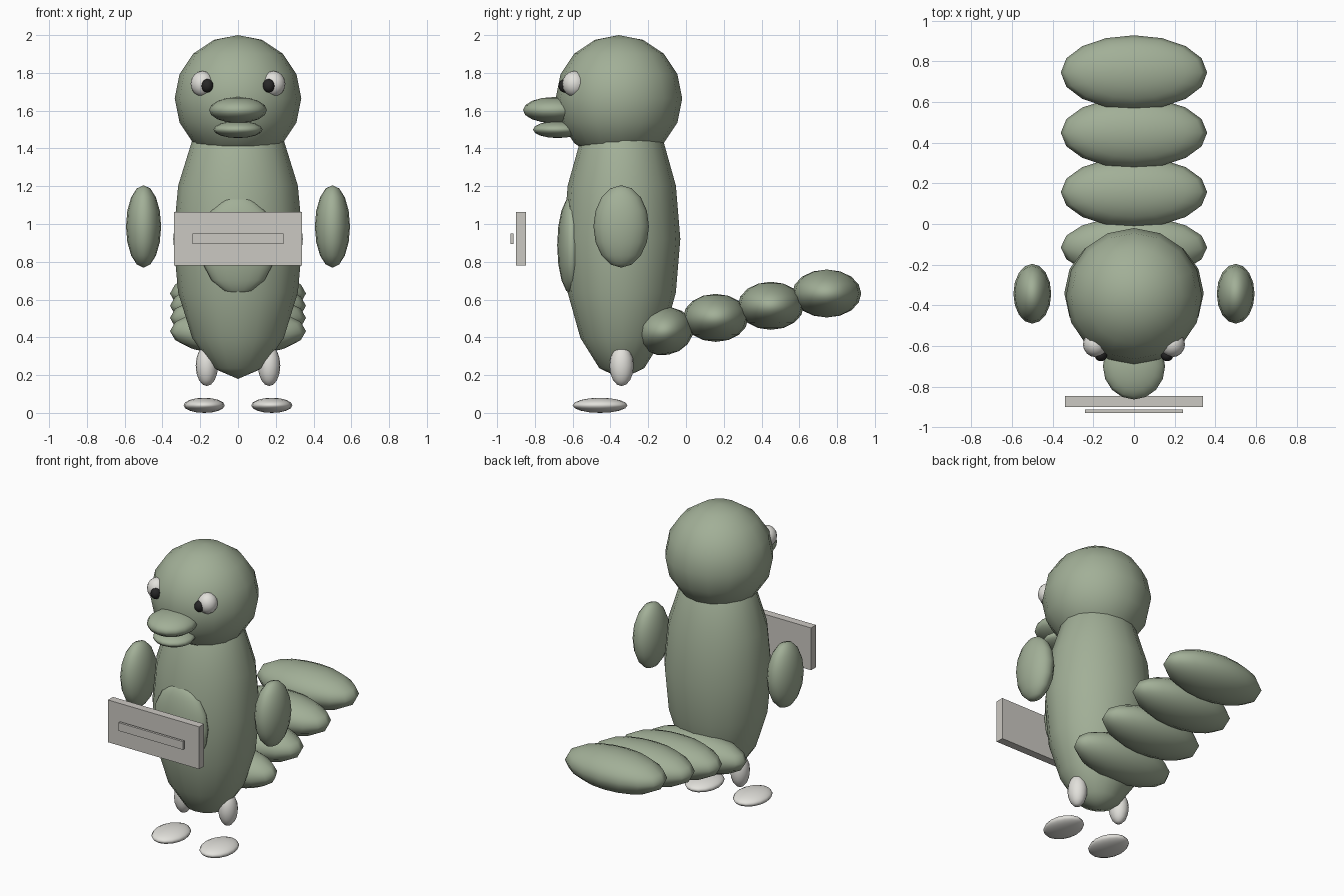
import bpy, math

if "Cube" in bpy.data.objects:
    bpy.data.objects.remove(bpy.data.objects["Cube"])


def material(name, rgb):
    m = bpy.data.materials.new(name)
    m.diffuse_color = (*rgb, 1)
    m.use_nodes = True
    m.node_tree.nodes["Principled BSDF"].inputs["Base Color"].default_value = m.diffuse_color
    return m


GREEN = material("sage green", (0.36, 0.43, 0.31))
WHITE = material("off white", (0.76, 0.75, 0.71))
BLACK = material("black", (0.02, 0.02, 0.02))
GREY = material("warm grey", (0.60, 0.58, 0.54))


def ellipsoid(name, loc, radii, mat, tilt=0):
    bpy.ops.mesh.primitive_uv_sphere_add(segments=16, ring_count=8, radius=1,
                                         location=loc, rotation=(math.radians(tilt), 0, 0))
    ob = bpy.context.object
    ob.name = name
    ob.scale = radii
    ob.data.materials.append(mat)
    bpy.ops.object.shade_smooth()
    return ob


def pair(name, loc, radii, mat):
    for side, s in (("left", 1), ("right", -1)):
        ellipsoid(f"{side}_{name}", (s * loc[0], loc[1], loc[2]), radii, mat)


def box(name, loc, size, mat):
    bpy.ops.mesh.primitive_cube_add(size=1, location=loc)
    ob = bpy.context.object
    ob.name = name
    ob.scale = size
    ob.data.materials.append(mat)


# Body, belly and head
ellipsoid("body", (0, -0.34, 0.92), (0.343, 0.31, 0.74), GREEN)
ellipsoid("belly", (0, -0.605, 0.887), (0.20, 0.077, 0.26), GREEN)
ellipsoid("head", (0, -0.355, 1.665), (0.335, 0.335, 0.335), GREEN)

# Bill
ellipsoid("upper_bill", (0, -0.70, 1.603), (0.153, 0.163, 0.069), GREEN)
ellipsoid("lower_bill", (0, -0.68, 1.50), (0.13, 0.13, 0.045), GREEN)

# Eyes
pair("eye", (0.188, -0.592, 1.742), (0.063, 0.063, 0.068), WHITE)
pair("pupil", (0.163, -0.642, 1.732), (0.032, 0.033, 0.036), BLACK)

# Arms, legs and feet
pair("arm", (0.50, -0.343, 0.987), (0.093, 0.147, 0.218), GREEN)
pair("leg", (0.165, -0.341, 0.25), (0.059, 0.064, 0.108), WHITE)
pair("foot", (0.179, -0.455, 0.04), (0.109, 0.145, 0.04), WHITE)

# Flat tail made of overlapping rising segments
tail = [(-0.115, 0.433, 0.155, 10), (0.157, 0.503, 0.173, 0),
        (0.449, 0.567, 0.175, 0), (0.745, 0.632, 0.183, 0)]
for i, (y, z, ry, tilt) in enumerate(tail):
    ellipsoid(f"tail_segment_{i + 1}", (0, y, z), (0.36, ry, 0.127), GREEN, tilt)

# Sign board and its raised strip
box("sign_board", (0, -0.873, 0.922), (0.68, 0.053, 0.285), GREY)
box("sign_strip", (0, -0.921, 0.922), (0.48, 0.016, 0.055), GREY)
